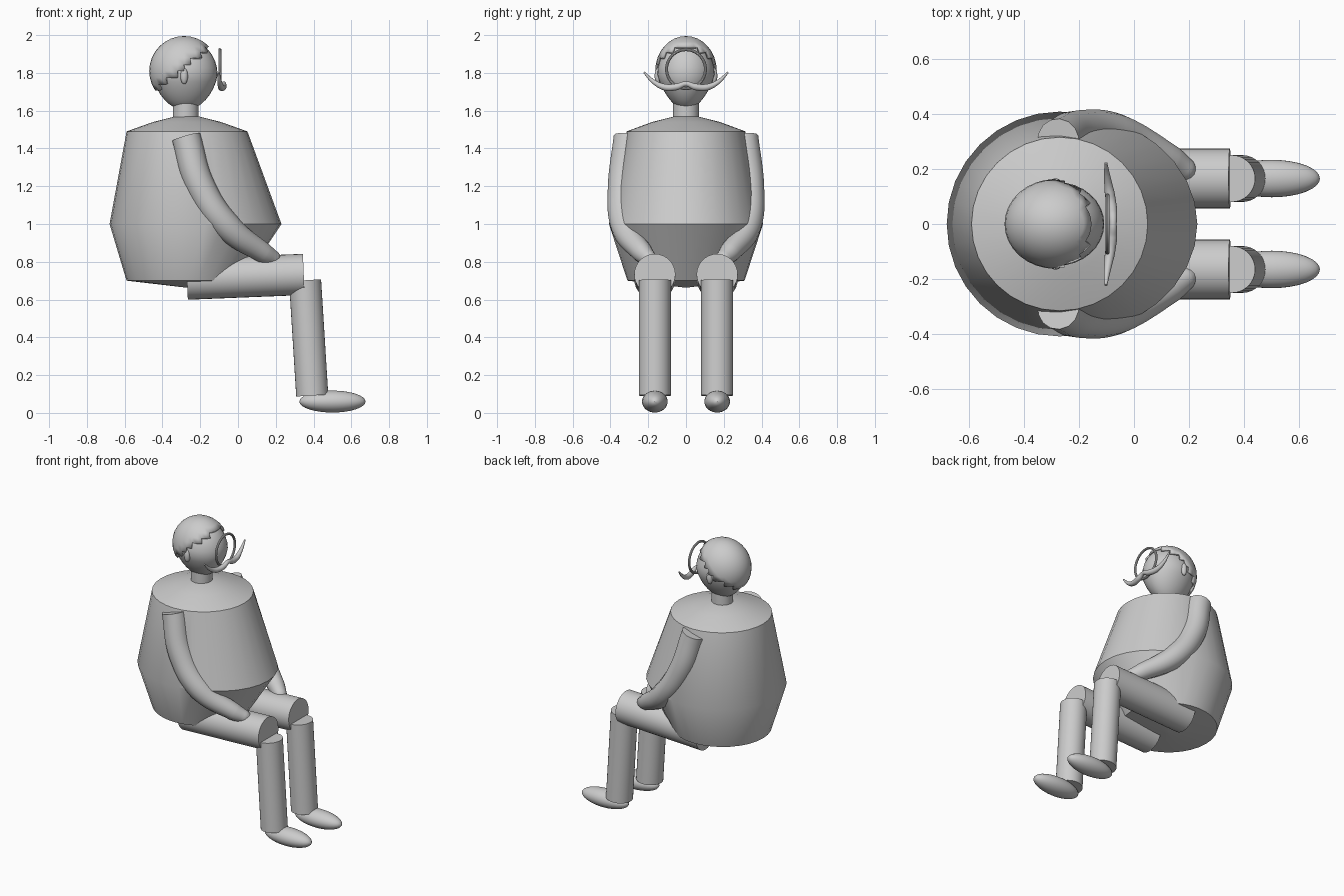
import bpy, bmesh
from math import sin, cos, pi
from mathutils import Vector

if "Cube" in bpy.data.objects:
    bpy.data.objects.remove(bpy.data.objects["Cube"])


def finish(name, bm):
    me = bpy.data.meshes.new(name)
    bmesh.ops.recalc_face_normals(bm, faces=bm.faces)
    bm.to_mesh(me)
    bm.free()
    ob = bpy.data.objects.new(name, me)
    bpy.context.collection.objects.link(ob)
    bpy.ops.object.select_all(action='DESELECT')
    ob.select_set(True)
    bpy.context.view_layer.objects.active = ob
    bpy.ops.object.shade_smooth_by_angle()
    return ob


def ellipsoid(name, center, radii, keep=None, shape=None, seg=32, rings=16):
    bm = bmesh.new()
    bmesh.ops.create_uvsphere(bm, u_segments=seg, v_segments=rings, radius=1)
    for v in bm.verts:
        if shape:
            v.co = shape(v.co)
        v.co = Vector([c + r * p for c, r, p in zip(center, radii, v.co)])
    if keep:
        drop = [f for f in bm.faces if not keep(f.calc_center_median())]
        bmesh.ops.delete(bm, geom=drop, context='FACES')
    return finish(name, bm)


def rod(name, a, b, r):
    a, b = Vector(a), Vector(b)
    bm = bmesh.new()
    bmesh.ops.create_cone(bm, cap_ends=True, segments=32, radius1=r, radius2=r,
                          depth=(b - a).length)
    bm.transform((b - a).to_track_quat('Z', 'Y').to_matrix().to_4x4())
    bmesh.ops.translate(bm, verts=bm.verts, vec=(a + b) / 2)
    return finish(name, bm)


def tube(name, pts):
    cu = bpy.data.curves.new(name, 'CURVE')
    cu.dimensions = '3D'
    cu.bevel_depth = 1
    cu.bevel_resolution = 5
    cu.resolution_u = 8
    cu.use_fill_caps = True
    sp = cu.splines.new('BEZIER')
    sp.bezier_points.add(len(pts) - 1)
    for bp, (x, y, z, r) in zip(sp.bezier_points, pts):
        bp.co = (x, y, z)
        bp.radius = r
        bp.handle_left_type = bp.handle_right_type = 'AUTO'
    ob = bpy.data.objects.new(name, cu)
    bpy.context.collection.objects.link(ob)
    return ob


# Torso: stacked rings, the front half bulging further than the back
CX, N = -0.27, 32
bm = bmesh.new()
rows = []
for back, front, side, z in [(.02, .02, .02, .665), (.32, .30, .31, .70), (.41, .50, .408, 1.0),
                             (.32, .32, .315, 1.49), (.18, .18, .18, 1.54), (.06, .06, .06, 1.57)]:
    ring = []
    for i in range(N):
        a = 2 * pi * i / N
        c = cos(a)
        ring.append(bm.verts.new((CX + c * (front if c > 0 else back), side * sin(a), z)))
    rows.append(ring)
for lo, hi in zip(rows, rows[1:]):
    for i in range(N):
        j = (i + 1) % N
        bm.faces.new((lo[i], lo[j], hi[j], hi[i]))
bm.faces.new(rows[0])
bm.faces.new(rows[-1])
finish("torso", bm)

# Neck and egg-shaped head
rod("neck", (-.277, 0, 1.54), (-.277, 0, 1.64), .068)


def chin(p):
    t = max(0, -p.z)
    return Vector((p.x * (1 - .15 * t), p.y * (1 - .3 * t), p.z))


ellipsoid("head", (-.28, 0, 1.79), (.172, .152, .188), shape=chin)

# Hair cap with a stepped edge
hair = ellipsoid("hair", (-.285, 0, 1.81), (.185, .163, .185),
                 keep=lambda c: c.z > 1.815 + .8 * (c.x + .30))
sol = hair.modifiers.new("thickness", 'SOLIDIFY')
sol.thickness = .015
sol.offset = -1

# Eyeglass ring
bpy.ops.mesh.primitive_torus_add(major_radius=.103, minor_radius=.008, major_segments=40,
                                 minor_segments=10, location=(-.096, 0, 1.82),
                                 rotation=(0, pi / 2, 0))
bpy.context.object.name = "eyeglass_ring"
bpy.ops.object.shade_smooth_by_angle()

# Curled moustache
half = [(-.102, .222, 1.803, .005), (-.097, .17, 1.752, .012),
        (-.088, .11, 1.724, .018), (-.079, .05, 1.726, .018)]
tube("moustache", half + [(-.076, 0, 1.742, .013)] +
     [(x, -y, z, r) for x, y, z, r in reversed(half)])

# Paired parts
arm = [(-.275, .305, 1.46, .078), (-.20, .335, 1.20, .079), (-.06, .325, .99, .075),
       (.13, .232, .85, .056), (.19, .195, .815, .042), (.218, .18, .80, .026),
       (.228, .175, .796, .008)]
for s, side in ((1, "left"), (-1, "right")):
    y = s * .165
    tube(side + "_arm", [(x, s * ay, z, r) for x, ay, z, r in arm])
    ellipsoid(side + "_ear", (-.285, s * .148, 1.783), (.02, .018, .043), seg=20, rings=12)
    rod(side + "_thigh", (-.27, y, .708), (.348, y, .733), .109)
    rod(side + "_shin", (.355, y, .702), (.393, y, .092), .085)
    ellipsoid(side + "_foot", (.50, y, .06), (.175, .068, .058))
